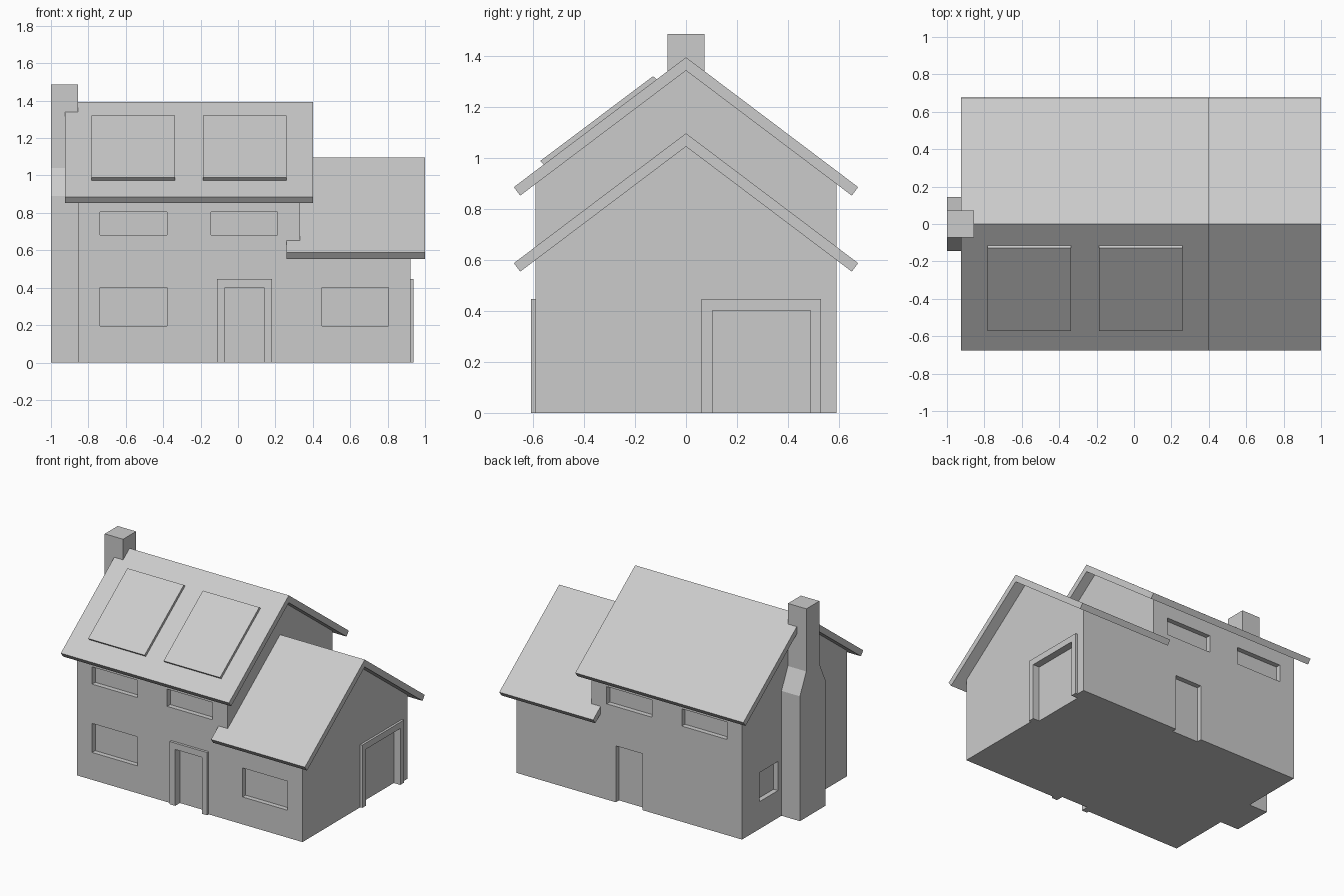
import bpy, bmesh
from mathutils import Vector

if "Cube" in bpy.data.objects:
    bpy.data.objects.remove(bpy.data.objects["Cube"])

SLOPE = 0.754          # roof pitch (rise over run)
WALL_Y = 0.59          # half depth of the house
RECESS = 0.035         # depth of window and door recesses


def make_object(name, bm):
    bmesh.ops.recalc_face_normals(bm, faces=bm.faces)
    mesh = bpy.data.meshes.new(name)
    bm.to_mesh(mesh)
    bm.free()
    ob = bpy.data.objects.new(name, mesh)
    bpy.context.collection.objects.link(ob)
    return ob


def prism(name, profile, axis, a, b):
    """Extrude a 2D profile along x (profile is y,z) or y (profile is x,z)."""
    bm = bmesh.new()
    verts = [bm.verts.new((a, u, v) if axis == 'x' else (u, a, v)) for u, v in profile]
    face = bm.faces.new(verts)
    res = bmesh.ops.extrude_face_region(bm, geom=[face])
    step = Vector((b - a, 0, 0)) if axis == 'x' else Vector((0, b - a, 0))
    bmesh.ops.translate(bm, vec=step, verts=[g for g in res['geom'] if isinstance(g, bmesh.types.BMVert)])
    return make_object(name, bm)


def gable_walls(name, x0, x1, apex):
    eave = apex - SLOPE * WALL_Y
    return prism(name, [(-WALL_Y, 0), (WALL_Y, 0), (WALL_Y, eave), (0, apex), (-WALL_Y, eave)], 'x', x0, x1)


def gable_roof(name, x0, x1, apex):
    top = lambda y: apex - SLOPE * abs(y)
    low = lambda y: top(y) - 0.052
    return prism(name, [(-0.675, top(0.675)), (0, apex), (0.675, top(0.675)),
                        (0.65, low(0.65)), (0, low(0)), (-0.65, low(0.65))], 'x', x0, x1)


def cut(target, boxes):
    """Cut box recesses (x0, x1, y0, y1, z0, z1) out of a wall block."""
    bm = bmesh.new()
    for x0, x1, y0, y1, z0, z1 in boxes:
        for v in bmesh.ops.create_cube(bm, size=1)['verts']:
            v.co = (x1 if v.co.x > 0 else x0, y1 if v.co.y > 0 else y0, z1 if v.co.z > 0 else z0)
    cutter = make_object("recess_cutter", bm)
    cutter.hide_render = True
    mod = target.modifiers.new("recesses", 'BOOLEAN')
    mod.operation, mod.object, mod.solver = 'DIFFERENCE', cutter, 'EXACT'
    bpy.context.view_layer.objects.active = target
    bpy.ops.object.modifier_apply(modifier=mod.name)
    bpy.data.objects.remove(cutter)


def front(x0, x1, z0, z1):
    return (x0, x1, -WALL_Y - 0.1, -WALL_Y + RECESS, z0, z1)


def back(x0, x1, z0, z1):
    return (x0, x1, WALL_Y - RECESS, WALL_Y + 0.1, z0, z1)


# Main house with windows and doors
house = gable_walls("house_walls", -0.855, 0.332, 1.345)
recesses = [front(-0.737, -0.38, 0.195, 0.402), front(-0.07, 0.14, -0.1, 0.402),
            back(-0.07, 0.14, -0.1, 0.402),
            (-0.95, -0.855 + RECESS, 0.185, 0.395, 0.195, 0.402)]
for side in (front, back):
    recesses += [side(-0.737, -0.38, 0.682, 0.805), side(-0.145, 0.212, 0.682, 0.805)]
cut(house, recesses)

# Garage wing with window and garage door
garage = gable_walls("garage_walls", 0.332, 0.922, 1.047)
cut(garage, [front(0.449, 0.805, 0.195, 0.402),
             (0.922 - RECESS, 1.05, 0.103, 0.488, -0.1, 0.402)])

# Roofs
gable_roof("main_roof", -0.925, 0.401, 1.394)
gable_roof("garage_roof", 0.26, 1.0, 1.096)


# Door surrounds
def surround(o0, o1, i0, i1):
    return [(o0, 0), (o0, 0.447), (o1, 0.447), (o1, 0), (i1, 0), (i1, 0.402), (i0, 0.402), (i0, 0)]


prism("front_door_frame", surround(-0.113, 0.182, -0.07, 0.14), 'y', -0.608, -WALL_Y)
prism("garage_door_frame", surround(0.06, 0.53, 0.103, 0.488), 'x', 0.922, 0.938)

# Roof panels lying on the front slope
panel = [(-0.557, 1.394 - SLOPE * 0.557), (-0.115, 1.394 - SLOPE * 0.115),
         (-0.129, 1.326 - 0.006), (-0.571, 0.988)]
for i, x0 in enumerate((-0.782, -0.187)):
    prism(f"roof_panel_{i + 1}", panel, 'x', x0, x0 + 0.445)

# Chimney with a shouldered stack
half = [(0.145, 0), (0.145, 0.89), (0.073, 1.04), (0.073, 1.486)]
prism("chimney", half + [(-y, z) for y, z in reversed(half)], 'x', -1.0, -0.855)
